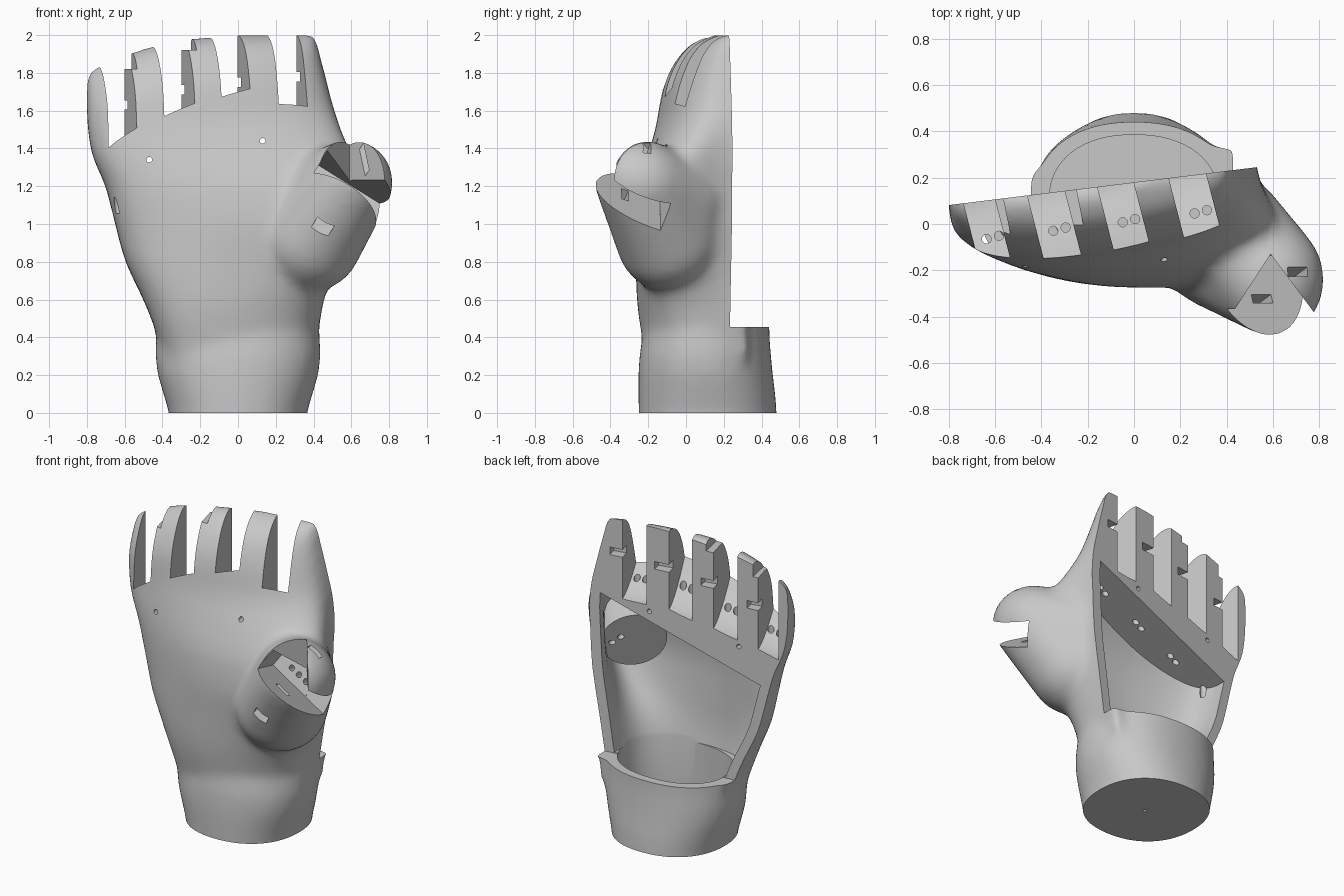
import bpy, bmesh, math
from mathutils import Matrix, Vector

cube = bpy.data.objects.get("Cube")
if cube:
    bpy.data.objects.remove(cube, do_unlink=True)

grey = bpy.data.materials.new("plain_grey")
grey.use_nodes = True
grey.diffuse_color = (0.58, 0.58, 0.58, 1)
grey.node_tree.nodes["Principled BSDF"].inputs["Base Color"].default_value = (0.58, 0.58, 0.58, 1)


def finish(bm, name):
    bmesh.ops.recalc_face_normals(bm, faces=bm.faces)
    mesh = bpy.data.meshes.new(name)
    bm.to_mesh(mesh)
    bm.free()
    ob = bpy.data.objects.new(name, mesh)
    bpy.context.collection.objects.link(ob)
    mesh.materials.append(grey)
    return ob


def loft(name, rings):
    """Closed solid through a list of rings with equal point counts."""
    bm = bmesh.new()
    rows = [[bm.verts.new(p) for p in ring] for ring in rings]
    n = len(rows[0])
    for a, b in zip(rows, rows[1:]):
        for i in range(n):
            j = (i + 1) % n
            bm.faces.new((a[i], a[j], b[j], b[i]))
    caps = [bm.faces.new(rows[0]), bm.faces.new(rows[-1])]
    bmesh.ops.triangulate(bm, faces=caps)
    return finish(bm, name)


def box(name, frame, size):
    bm = bmesh.new()
    bmesh.ops.create_cube(bm, size=1, matrix=frame @ Matrix.Diagonal((*size, 1)))
    return finish(bm, name)


def rod(name, p, q, r, sides=16):
    p, q = Vector(p), Vector(q)
    d = q - p
    frame = Matrix.Translation((p + q) / 2) @ d.to_track_quat('Z', 'Y').to_matrix().to_4x4()
    bm = bmesh.new()
    bmesh.ops.create_cone(bm, cap_ends=True, segments=sides, radius1=r, radius2=r,
                          depth=d.length, matrix=frame)
    return finish(bm, name)


def apply_modifier(ob, kind, **settings):
    mod = ob.modifiers.new("step", kind)
    for key, value in settings.items():
        setattr(mod, key, value)
    bpy.context.view_layer.objects.active = ob
    bpy.ops.object.modifier_apply(modifier=mod.name)


def combine(target, tool, op='DIFFERENCE'):
    tool.hide_render = True
    apply_modifier(target, 'BOOLEAN', operation=op, solver='EXACT', object=tool)
    bpy.data.objects.remove(tool, do_unlink=True)


# Palm outline by height: z, left x, right x, left depth, right depth, thumb-side bulge
OUTLINE = [(.28, -.39, .39, .38, .40, 0), (.45, -.44, .43, .41, .44, 0),
           (.6, -.50, .45, .42, .48, .03), (.8, -.60, .48, .40, .54, .17),
           (1.0, -.65, .51, .385, .60, .28), (1.2, -.70, .52, .37, .56, .28),
           (1.4, -.77, .53, .33, .42, .16), (1.55, -.79, .52, .30, .30, .06),
           (1.7, -.80, .48, .28, .28, .02), (1.8, -.80, .46, .25, .26, 0),
           (1.9, -.80, .43, .18, .21, 0), (1.96, -.80, .42, .12, .14, 0),
           (2.0, -.80, .41, .03, .04, 0)]


def lookup(z):
    z = min(max(z, OUTLINE[0][0]), OUTLINE[-1][0])
    for a, b in zip(OUTLINE, OUTLINE[1:]):
        if z <= b[0]:
            f = (z - a[0]) / (b[0] - a[0])
            return [u + (v - u) * f for u, v in zip(a[1:], b[1:])]


def outline(z):
    if z > 1.85:
        return lookup(z)
    return [sum(v) / 3 for v in zip(lookup(z - .06), lookup(z), lookup(z + .06))]


def back_y(x):
    return .18 + .123 * x


def flat_point(i, z, inset=0):
    """Point i of 40 along the front of the flat-backed section at height z."""
    xl, xr, dl, dr, bulge = outline(z)
    xl, xr = xl + inset, xr - inset
    t = math.pi * i / 40
    f = (1 - math.cos(t)) / 2
    x = xl + (xr - xl) * f
    depth = max(dl + (dr - dl) * f ** 1.8 - inset, .01)
    power = .65 - .12 * min(max((.9 - z) / .4, 0), 1)
    y = back_y(x) - depth * max(math.sin(t), 0) ** power
    return x + bulge * max(0, -math.sin(2 * t)), y


def knuckle_drop(x, z):
    w = min(max((z - 1.2) / .7, 0), 1)
    return .41 * max(0, -x - .1) ** 2 * w


def extend_back(ring):
    return ring + [(x, back_y(x) + .1, z) for x, y, z in (ring[-1], ring[0])]


def palm_ring(z):
    points = [flat_point(i, z) for i in range(41)]
    return extend_back([(x, y, z - knuckle_drop(x, z)) for x, y in points])


def cavity_ring(f):
    """Section under a ceiling that slants up towards the thumb side."""
    def height(x):
        return .46 + f * (.87 + .35 * x)
    ring = []
    for i in range(41):
        x, y = flat_point(i, height(0), .065)
        for _ in range(3):
            z = height(x)
            x, y = flat_point(i, z + knuckle_drop(x, z), .065)
        ring.append((x, y, height(x)))
    return extend_back(ring)


hand = loft("palm_shell", [palm_ring(.28 + 1.72 * i / 43) for i in range(44)])


# Wrist cuff
def oval(z, rx, y0, y1, power=.9):
    ring = []
    for i in range(64):
        c, s = math.cos(math.tau * i / 64), math.sin(math.tau * i / 64)
        ring.append((rx * math.copysign(abs(c) ** power, c),
                     (y0 + y1) / 2 + (y1 - y0) / 2 * math.copysign(abs(s) ** power, s), z))
    return ring


cuff = loft("wrist_cuff", [oval(-.1, .36, -.25, .485), oval(0, .365, -.25, .48),
                           oval(.1, .395, -.252, .473), oval(.2, .425, -.252, .46),
                           oval(.3, .438, -.247, .45), oval(.4, .433, -.23, .442),
                           oval(.57, .42, -.19, .44)])
combine(hand, cuff, 'UNION')

# Thumb base: its frame is width, slot normal, pointing direction
normal = Vector((.49, .37, .79)).normalized()
point = Vector((.2, -.93, .31))
point = (point - normal * point.dot(normal)).normalized()
side = normal.cross(point)
center = Vector((.59, -.23, 1.215))
frame = Matrix.Translation(center) @ Matrix((side, normal, point)).transposed().to_4x4()

# Fleshy mound: one hull around the thumb lobe and its root
bm = bmesh.new()
bmesh.ops.create_uvsphere(bm, u_segments=48, v_segments=24, radius=.23,
                          matrix=frame @ Matrix.Diagonal((1, 1, 1.12, 1)))
for spot, r in (((.42, -.03, 1.13), .24), ((.38, -.09, .92), .28)):
    bmesh.ops.create_uvsphere(bm, u_segments=40, v_segments=20, radius=r,
                              matrix=Matrix.Translation(spot))
hull = bmesh.ops.convex_hull(bm, input=bm.verts)
bmesh.ops.delete(bm, geom=[v for v in hull["geom_interior"] if isinstance(v, bmesh.types.BMVert)],
                 context='VERTS')
combine(hand, finish(bm, "thumb_mound"), 'UNION')

# Blend the masses into one skin, then trim the flat back and base
apply_modifier(hand, 'REMESH', mode='VOXEL', voxel_size=.025)
apply_modifier(hand, 'SMOOTH', factor=.5, iterations=14)
combine(hand, loft("back_trim", [[(x, back_y(x) + d, z) for d, z in
                                  ((0, .455), (1, .455), (1, 2.3), (0, 2.3))] for x in (-1.2, 1.2)]))
combine(hand, box("base_trim", Matrix.Translation((0, 0, -.5)), (2, 2, 1)))

# Hollow palm with slanted ceiling, open at the back
combine(hand, loft("palm_cavity", [cavity_ring(i / 24) for i in range(25)]))
combine(hand, loft("wrist_cavity", [oval(z, .365, -.17, .385) for z in (.13, .6)]))

# Thumb housing inside the palm, then the thumb slot and pin window
combine(hand, rod("thumb_housing", (.55, -.19, 1.19), (.38, 0, 1.11), .2, 48), 'UNION')
combine(hand, box("thumb_slot", frame @ Matrix.Translation((.12, -.025, .16)), (.62, .15, .6)))
combine(hand, box("thumb_window", frame @ Matrix.Translation((0, 0, .06)), (.1, .8, .04)))


# Clear the space above the lower thumb prong
def lower_wall(x, y):
    return center.z - (normal.x * (x - center.x) + normal.y * (y - center.y) + .094) / normal.z


corners = [(.59, -.13), (.85, -.48), (.6, -.75), (.35, -.5)]
combine(hand, loft("thumb_opening", [[(x, y, lower_wall(x, y)) for x, y in corners],
                                     [(x, y, 1.7) for x, y in corners]]))
for u in (-.09, -.03, .03):
    combine(hand, rod("thumb_cord_hole", frame @ Vector((u, -.03, -.1)),
                      frame @ Vector((u, -.03, -.36)), .018))

# Finger slots: back centre x, width, back floor z, front floor z, sideways tilt
across, inward = Vector((.97, .25, 0)), Vector((.25, -.97, 0))
SLOTS = [(-.668, .135, 1.33, 1.49, .3), (-.38, .16, 1.40, 1.59, .25),
         (-.08, .155, 1.46, 1.69, .25), (.23, .16, 1.48, 1.65, 0)]
for x, width, z_back, z_front, tilt in SLOTS:
    base = Vector((x, back_y(x), 0))
    rings = []
    for s in (-.15, 0, .05, .1, .15, .2, .25, .3, .4):
        floor = z_back + (z_front - z_back) * (max(s, 0) / .27) ** 1.6
        p = base + inward * s
        rings.append([p + across * u + Vector((0, 0, h)) for u, h in (
            (-width / 2, floor - tilt * width / 2), (width / 2, floor + tilt * width / 2),
            (width / 2, 2.4), (-width / 2, 2.4))])
    combine(hand, loft("finger_slot", rings))
    # Pair of cord holes through each slot floor
    for u in (-.01, .045):
        p = base + inward * .165 + across * u
        combine(hand, rod("cord_hole", p + Vector((0, 0, 1.29 + .35 * x)), p + Vector((0, 0, 1.8)), .02))

# Hinge pin notches in the backs of the knuckle prongs
turn = Matrix.Rotation(.2, 4, 'Z')
for x, z in ((-.58, 1.63), (-.27, 1.71), (.04, 1.75), (.34, 1.78)):
    place = Matrix.Translation((x, back_y(x), z)) @ turn
    combine(hand, box("pin_notch", place, (.11, .13, .05)))

# Stepped tops of the two middle prongs
for x, z in ((-.6, 1.82), (-.285, 1.92)):
    place = Matrix.Translation((x, back_y(x) - .1, z + .15)) @ turn
    combine(hand, box("prong_step", place, (.11, .5, .3)))

# Small round holes in the palm front, ceiling and wrist base
for x, z in ((-.47, 1.34), (.13, 1.44)):
    combine(hand, rod("palm_hole", (x, -.5, z), (x, .5, z), .015))
combine(hand, rod("wrist_hole", (0, .1, -.1), (0, .1, .3), .01, 12))

hand.name = "hand_shell"
bpy.ops.object.select_all(action='DESELECT')
hand.select_set(True)
bpy.context.view_layer.objects.active = hand
bpy.ops.object.shade_smooth_by_angle(angle=math.radians(35))
